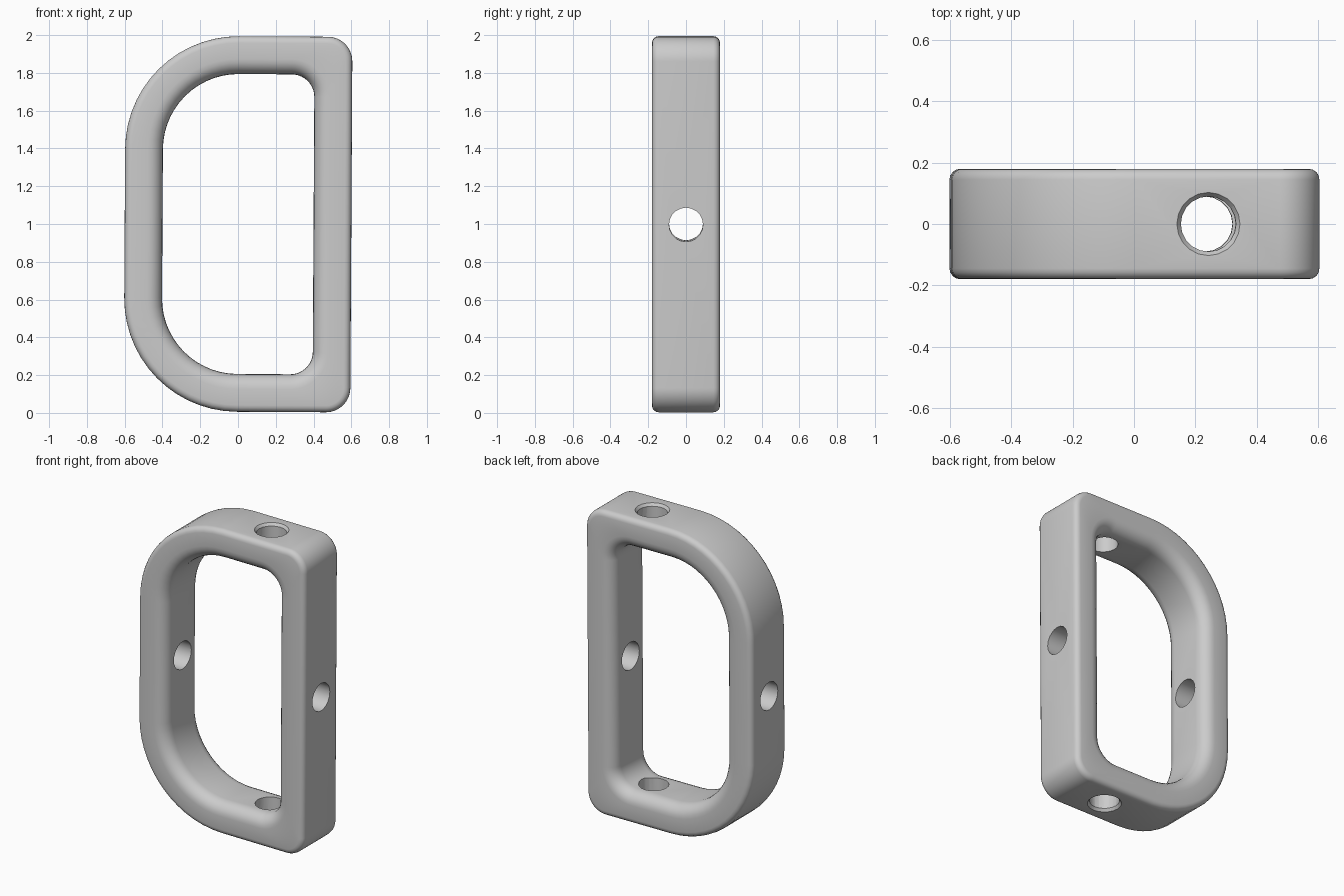
import bpy, bmesh, math
from mathutils import Matrix, Vector

cube = bpy.data.objects.get("Cube")
if cube:
    bpy.data.objects.remove(cube, do_unlink=True)

HALF_W, HALF_H, HALF_D = 0.6, 0.994, 0.18
BAND = 0.2
STEPS = 14
TILT = Matrix.Translation((0, 0, 1.0)) @ Matrix.Rotation(0.006, 4, 'Y')

grey = bpy.data.materials.new("grey")
grey.use_nodes = True
colour = (0.6, 0.6, 0.6, 1)
grey.diffuse_color = colour
grey.node_tree.nodes["Principled BSDF"].inputs["Base Color"].default_value = colour


def outline(half_w, half_h, big, small):
    """D-shaped loop: large corners on the right side, small ones on the left."""
    pts = []
    corners = [(1, 1, small), (-1, 1, big), (-1, -1, big), (1, -1, small)]
    for i, (sx, sz, r) in enumerate(corners):
        cx, cz = sx * (half_w - r), sz * (half_h - r)
        for k in range(STEPS + 1):
            a = math.pi / 2 * (i + k / STEPS)
            pts.append((cx + r * math.cos(a), cz + r * math.sin(a)))
    return pts


def rounded_edge(radius, steps):
    """Pairs of (inset from side wall, inset from front face)."""
    for k in range(steps + 1):
        a = math.pi / 2 * k / steps
        yield radius * (1 - math.sin(a)), radius * (1 - math.cos(a))


# Loops around the band's section, from outer wall over the front to the inner wall
front = []
for side, depth in reversed([(d, s) for s, d in rounded_edge(0.035, 4)][::-1]):
    front.append((outline(HALF_W - side, HALF_H - side, 0.6 - side, 0.13 - side), HALF_D - depth))
front.sort(key=lambda loop: loop[1])
inner = []
for side, depth in rounded_edge(0.08, 6):
    inner.append((outline(HALF_W - BAND + side, HALF_H - BAND + side, 0.4 + side, 0.12 + side),
                  HALF_D - depth))
inner.sort(key=lambda loop: -loop[1])
half = front + inner
section = half + [(pts, -y) for pts, y in reversed(half)]

# Frame body
bm = bmesh.new()
rings = [[bm.verts.new((x, -y, z)) for x, z in pts] for pts, y in section]
count = len(rings[0])
for i, ring in enumerate(rings):
    nxt = rings[(i + 1) % len(rings)]
    for j in range(count):
        k = (j + 1) % count
        bm.faces.new((ring[j], ring[k], nxt[k], nxt[j]))
bmesh.ops.recalc_face_normals(bm, faces=bm.faces)
mesh = bpy.data.meshes.new("d_frame")
bm.to_mesh(mesh)
bm.free()
mesh.materials.append(grey)
frame = bpy.data.objects.new("d_frame", mesh)
bpy.context.collection.objects.link(frame)


def drill(name, location, direction, length, r_in, r_out):
    """Cut a round hole; r_in and r_out are the radii at its two ends."""
    bm = bmesh.new()
    turn = Vector(direction).to_track_quat('Z', 'Y').to_matrix().to_4x4()
    bmesh.ops.create_cone(bm, cap_ends=True, segments=20, radius1=r_in, radius2=r_out,
                          depth=length, matrix=Matrix.Translation(location) @ turn)
    data = bpy.data.meshes.new(name)
    bm.to_mesh(data)
    bm.free()
    data.materials.append(grey)
    cutter = bpy.data.objects.new(name, data)
    bpy.context.collection.objects.link(cutter)
    cutter.hide_render = True
    mod = frame.modifiers.new(name, 'BOOLEAN')
    mod.operation = 'DIFFERENCE'
    mod.solver = 'EXACT'
    mod.object = cutter
    bpy.context.view_layer.objects.active = frame
    bpy.ops.object.modifier_apply(modifier=name)
    bpy.data.objects.remove(cutter, do_unlink=True)


# Through holes in the four bars, with chamfered mouths at top and bottom
drill("side_hole", (0, 0, 0), (1, 0, 0), 3, 0.09, 0.09)
drill("upright_hole", (0.237, 0, 0), (0, 0, 1), 3, 0.09, 0.09)
for s in (1, -1):
    drill("hole_chamfer", (0.237, 0, s * HALF_H), (0, 0, s), 0.04, 0.088, 0.118)

frame.matrix_world = TILT
bpy.ops.object.select_all(action='DESELECT')
frame.select_set(True)
bpy.context.view_layer.objects.active = frame
bpy.ops.object.shade_smooth_by_angle(angle=math.radians(30))
